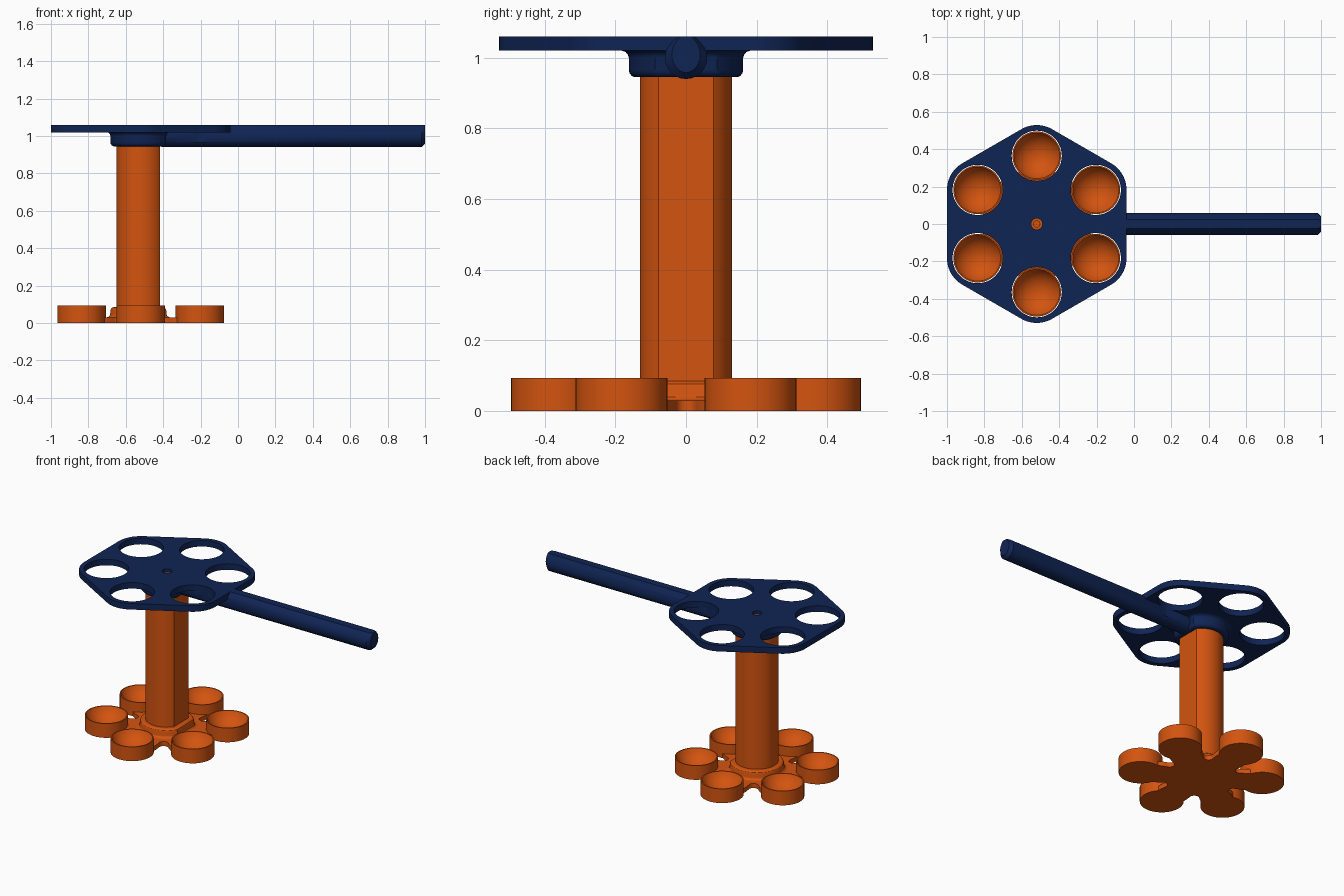
import bpy, bmesh, math
from math import sin, cos, pi, radians

if "Cube" in bpy.data.objects:
    bpy.data.objects.remove(bpy.data.objects["Cube"])

CX = -0.52          # axis of the column
RING = 0.365        # distance of cups and holes from the axis
ANGLES = [radians(30 + 60 * k) for k in range(6)]


def material(name, rgb):
    m = bpy.data.materials.new(name)
    m.diffuse_color = (*rgb, 1)
    m.use_nodes = True
    m.node_tree.nodes["Principled BSDF"].inputs["Base Color"].default_value = m.diffuse_color
    return m


ORANGE = material("orange", (0.65, 0.088, 0.005))
BLUE = material("navy blue", (0.005, 0.018, 0.09))


def make(name, bm, mat):
    bmesh.ops.recalc_face_normals(bm, faces=bm.faces)
    me = bpy.data.meshes.new(name)
    bm.to_mesh(me)
    bm.free()
    ob = bpy.data.objects.new(name, me)
    bpy.context.collection.objects.link(ob)
    me.materials.append(mat)
    return ob


def loft(bm, rings, cap_start=True, cap_end=True):
    """Skin a list of closed rings of 3D points."""
    rows = [[bm.verts.new(p) for p in r] for r in rings]
    for a, b in zip(rows, rows[1:]):
        for i in range(len(a)):
            j = (i + 1) % len(a)
            bm.faces.new((a[i], a[j], b[j], b[i]))
    if cap_start:
        bm.faces.new(rows[0][::-1])
    if cap_end:
        bm.faces.new(rows[-1])


def circle(x, y, r, z, n=48):
    return [(x + r * cos(2 * pi * i / n), y + r * sin(2 * pi * i / n), z) for i in range(n)]


def d_ring(off, z, n=48):
    """Circle with one flat side facing +x, grown by off."""
    r, flat = 0.13 + off, 0.104 + off
    a = math.acos(flat / r)
    return [(CX + r * cos(a + (2 * pi - 2 * a) * i / n),
             r * sin(a + (2 * pi - 2 * a) * i / n), z) for i in range(n + 1)]


def smooth(ob):
    bpy.ops.object.select_all(action='DESELECT')
    ob.select_set(True)
    bpy.context.view_layer.objects.active = ob
    bpy.ops.object.shade_smooth_by_angle(angle=radians(30))


def cut(ob, cutter):
    bpy.context.view_layer.objects.active = ob
    mod = ob.modifiers.new("holes", 'BOOLEAN')
    mod.operation = 'DIFFERENCE'
    mod.solver = 'EXACT'
    mod.object = cutter
    bpy.ops.object.modifier_apply(modifier=mod.name)


# column with a flat side
bm = bmesh.new()
loft(bm, [d_ring(0, 0.01), d_ring(0, 1.02)])
smooth(make("column", bm, ORANGE))

# small pin showing in the centre of the plate
bm = bmesh.new()
loft(bm, [circle(CX, 0, 0.02, 1.0, 8), circle(CX, 0, 0.02, 1.045, 8)])
make("centre_pin", bm, ORANGE)

# collar at the foot of the column, with soft top and flared foot
bm = bmesh.new()
prof = [(0.065, 0.028), (0.045, 0.032), (0.036, 0.04), (0.033, 0.05), (0.033, 0.065),
        (0.029, 0.077), (0.02, 0.084), (0.01, 0.085), (-0.005, 0.085)]
loft(bm, [d_ring(o, z) for o, z in prof], False, False)
smooth(make("foot_collar", bm, ORANGE))

# base web: a disc with rounded slots between the cups
bm = bmesh.new()
outline = []
for k in range(6):
    t = radians(60 * k)
    slot = [(0.30, -0.062), (0.27, -0.042)]
    slot += [(0.245 - 0.03 * cos(radians(a)), 0.03 * sin(radians(a))) for a in range(-80, 81, 20)]
    slot += [(0.27, 0.042), (0.30, 0.062)]
    outline += [(CX + u * cos(t) - v * sin(t), u * sin(t) + v * cos(t)) for u, v in slot]
loft(bm, [[(x, y, z) for x, y in outline] for z in (0, 0.03)])
smooth(make("base_web", bm, ORANGE))

# six cups with bowl-shaped hollows
bowl = [(0.123, 0.094)]
for i in range(1, 9):
    a = radians(66.5) * (1 - i / 8.3)
    bowl.append((0.134 * sin(a), 0.147 - 0.134 * cos(a)))
for t in ANGLES:
    x, y = CX + RING * cos(t), RING * sin(t)
    bm = bmesh.new()
    loft(bm, [circle(x, y, r, z) for r, z in [(0.13, 0), (0.13, 0.094)] + bowl])
    smooth(make("cup", bm, ORANGE))

# cutter for the six round holes and the centre hole
bm = bmesh.new()
for t in ANGLES:
    x, y = CX + RING * cos(t), RING * sin(t)
    loft(bm, [circle(x, y, 0.134, z) for z in (0.8, 1.2)])
loft(bm, [circle(CX, 0, 0.03, z, 16) for z in (0.8, 1.2)])
cutter = make("hole_cutter", bm, BLUE)
cutter.hide_render = True

# hexagonal top plate with round corners
bm = bmesh.new()
pts = []
for t in ANGLES:
    for i in range(13):
        a = t + radians(-30 + 5 * i)
        pts.append((CX + RING * cos(t) + 0.164 * cos(a), RING * sin(t) + 0.164 * sin(a)))
loft(bm, [[(x, y, z) for x, y in pts] for z in (1.02, 1.06)])
bmesh.ops.remove_doubles(bm, verts=bm.verts, dist=1e-5)
plate = make("top_plate", bm, BLUE)
cut(plate, cutter)
smooth(plate)

# socket under the plate that holds the column
bm = bmesh.new()
prof = [(0.0, 0.945), (0.015, 0.945), (0.024, 0.949), (0.03, 0.957), (0.032, 0.966),
        (0.032, 1.0), (0.035, 1.01), (0.042, 1.017), (0.055, 1.021)]
loft(bm, [d_ring(o, z) for o, z in prof], False, False)
smooth(make("column_socket", bm, BLUE))

# teardrop handle with a chamfered end
section = [(0.06 * cos(radians(a)), 1.0 + 0.06 * sin(radians(a))) for a in range(45, -226, -15)]
section += [(-0.025, 1.06), (0.025, 1.06)]


def section_at(x, sy, sz):
    return [(x, y * sy, 1.06 + (z - 1.06) * sz) for y, z in section]


bm = bmesh.new()
loft(bm, [section_at(-0.41, 1, 1), section_at(0.98, 1, 1), section_at(1.0, 0.67, 0.85)])
handle = make("handle", bm, BLUE)
cut(handle, cutter)
smooth(handle)

bpy.data.objects.remove(cutter)
